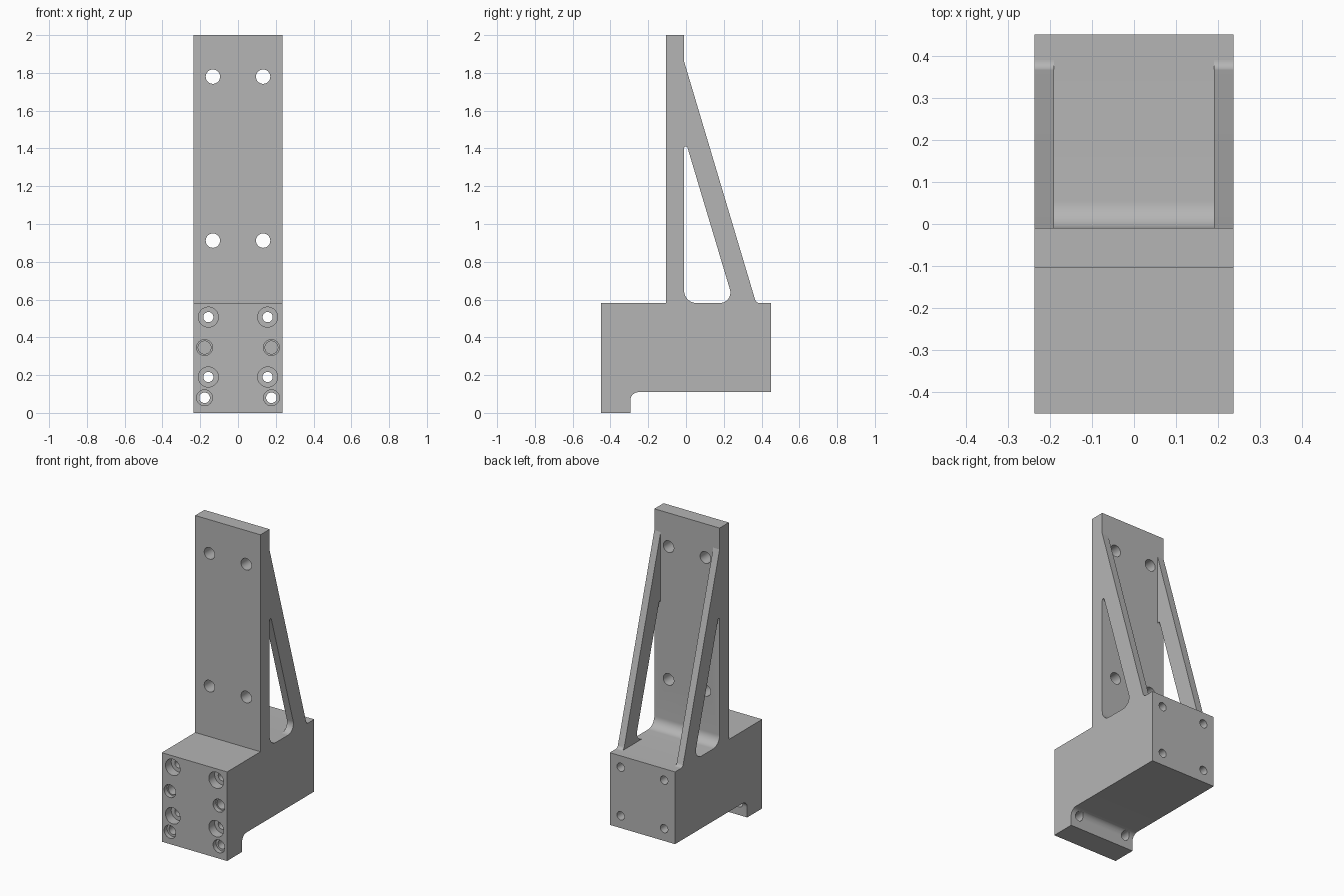
import bpy
import bmesh
import math
from mathutils import Vector

if "Cube" in bpy.data.objects:
    bpy.data.objects.remove(bpy.data.objects["Cube"], do_unlink=True)

HALF_W = 0.236      # half width of the bracket
RIB_IN = 0.19       # inner face of the side ribs
BACK = -0.01        # rear face of the upright plate
DECK = 0.582        # top of the base block

grey = bpy.data.materials.new("machined grey")
grey.use_nodes = True
colour = (0.46, 0.46, 0.46, 1)
grey.diffuse_color = colour
grey.node_tree.nodes["Principled BSDF"].inputs["Base Color"].default_value = colour


def arc(before, corner, after, r, n=10):
    """Points rounding a corner with radius r."""
    c = Vector(corner)
    a = (Vector(before) - c).normalized()
    b = (Vector(after) - c).normalized()
    half = a.angle(b) / 2
    centre = c + (a + b).normalized() * (r / math.sin(half))
    t = r / math.tan(half)
    start, end = c + a * t - centre, c + b * t - centre
    sweep = math.pi - 2 * half
    return [centre + (start * math.sin((1 - i / n) * sweep)
                      + end * math.sin(i / n * sweep)) / math.sin(sweep)
            for i in range(n + 1)]


def make_object(name, bm):
    bmesh.ops.recalc_face_normals(bm, faces=bm.faces)
    mesh = bpy.data.meshes.new(name)
    bm.to_mesh(mesh)
    bm.free()
    mesh.materials.append(grey)
    obj = bpy.data.objects.new(name, mesh)
    bpy.context.collection.objects.link(obj)
    return obj


def extrude_profile(name, outline, x0, x1):
    """Extrude a (y, z) outline along x."""
    bm = bmesh.new()
    face = bm.faces.new([bm.verts.new((x0, p[0], p[1])) for p in outline])
    made = bmesh.ops.extrude_face_region(bm, geom=[face])["geom"]
    verts = [v for v in made if isinstance(v, bmesh.types.BMVert)]
    bmesh.ops.translate(bm, verts=verts, vec=(x1 - x0, 0, 0))
    return make_object(name, bm)


def add_bore(bm, x, z, steps, n=32):
    """Stepped round cutter along y from (y, radius) pairs."""
    rings = [[bm.verts.new((x + r * math.cos(math.tau * i / n), y,
                            z + r * math.sin(math.tau * i / n)))
              for i in range(n)] for y, r in steps]
    for lo, hi in zip(rings, rings[1:]):
        for i in range(n):
            j = (i + 1) % n
            bm.faces.new((lo[i], lo[j], hi[j], hi[i]))
    bm.faces.new(rings[0])
    bm.faces.new(rings[-1])


def activate(obj):
    bpy.ops.object.select_all(action='DESELECT')
    obj.select_set(True)
    bpy.context.view_layer.objects.active = obj


# Base block with front foot and upright plate, one profile
foot, under = (-0.295, 0), (-0.295, 0.11)
outline = [(-0.45, 0), foot]
outline += arc(foot, under, (0.45, 0.11), 0.045)
outline += [(0.45, 0.11), (0.45, DECK)]
outline += arc((0.45, DECK), (BACK, DECK), (BACK, 2), 0.065)
outline += [(BACK, 2), (-0.105, 2), (-0.105, DECK), (-0.45, DECK)]
body = extrude_profile("base_and_upright", outline, -HALF_W, HALF_W)

# Bolt holes, mirrored left and right
bm = bmesh.new()
for side in (-1, 1):
    for z in (0.912, 1.78):
        add_bore(bm, side * 0.133, z, [(-0.2, 0.038), (0.1, 0.038)])
    for z in (0.19, 0.507):
        add_bore(bm, side * 0.157, z, [(-0.5, 0.053), (-0.39, 0.053),
                                       (-0.39, 0.027), (0.5, 0.027)])
    add_bore(bm, side * 0.177, 0.346, [(-0.5, 0.042), (-0.42, 0.042),
                                       (-0.42, 0.034), (-0.33, 0.034)])
    add_bore(bm, side * 0.177, 0.08, [(-0.5, 0.042), (-0.42, 0.042),
                                      (-0.42, 0.028), (-0.2, 0.028)])
cutter = make_object("bore_cutter", bm)
cutter.hide_render = True
activate(body)
mod = body.modifiers.new("bores", 'BOOLEAN')
mod.operation = 'DIFFERENCE'
mod.solver = 'EXACT'
mod.object = cutter
bpy.ops.object.modifier_apply(modifier=mod.name)
bpy.data.objects.remove(cutter, do_unlink=True)

# Sloping side ribs, leaving a rounded triangular window
tip, low, heel = (BACK, 1.464), (0.254, DECK), (BACK, DECK)
top, toe = (BACK, 1.86), (0.371, DECK)
rib = [top] + arc(heel, tip, low, 0.009) + arc(tip, low, heel, 0.055)
rib += arc((0.45, DECK), toe, top, 0.025)
parts = [body,
         extrude_profile("left_rib", rib, RIB_IN, HALF_W),
         extrude_profile("right_rib", rib, -HALF_W, -RIB_IN)]

for obj in parts:
    activate(obj)
    bpy.ops.object.shade_smooth_by_angle(angle=math.radians(30))
